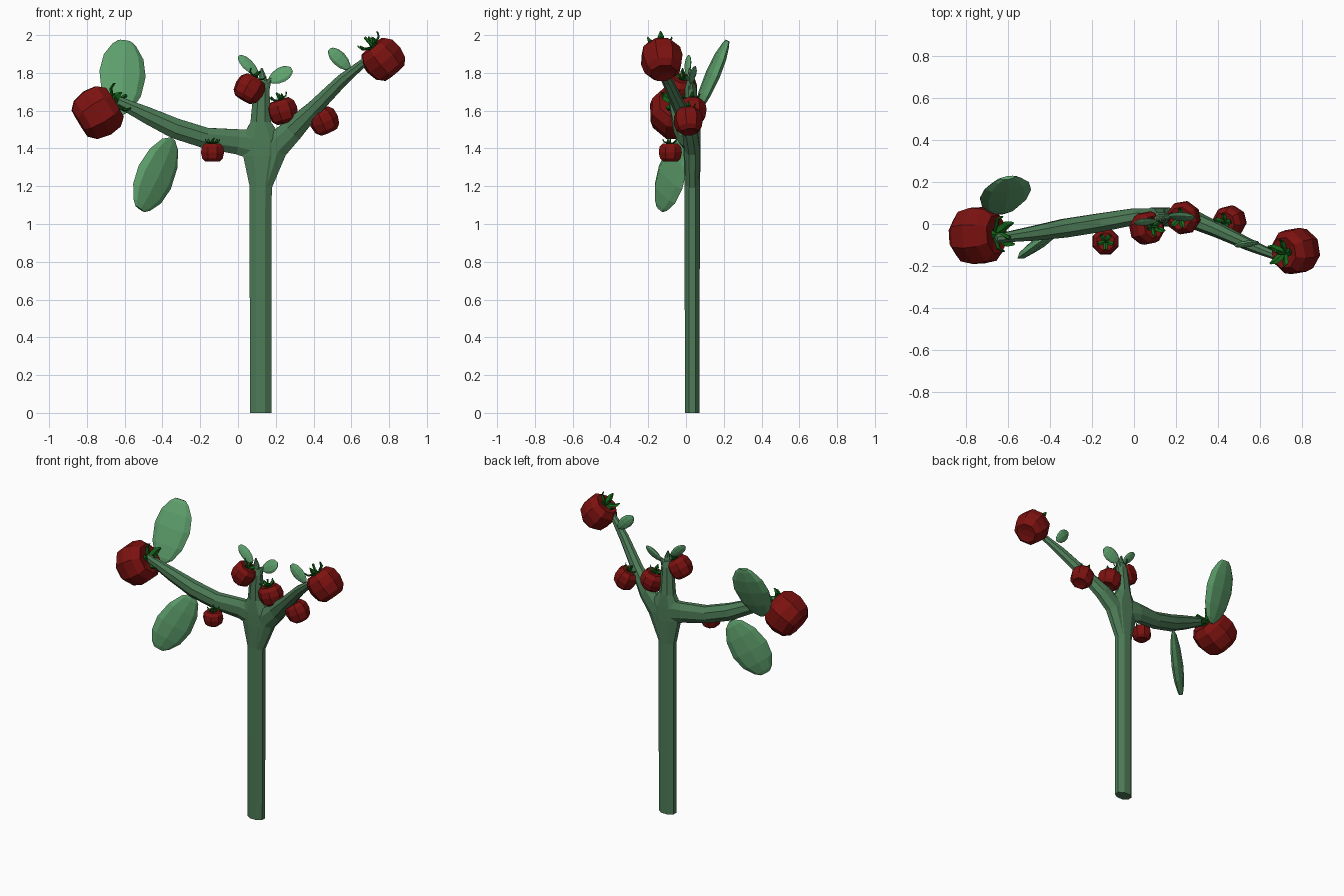
import bpy, bmesh, math
from mathutils import Vector, Matrix

if "Cube" in bpy.data.objects:
    bpy.data.objects.remove(bpy.data.objects["Cube"])


def material(name, rgb):
    m = bpy.data.materials.new(name)
    m.diffuse_color = (*rgb, 1)
    m.use_nodes = True
    m.node_tree.nodes["Principled BSDF"].inputs["Base Color"].default_value = m.diffuse_color
    return m


STEM = material("stem_green", (0.075, 0.20, 0.095))
LEAF = material("leaf_green", (0.115, 0.36, 0.155))
RED = material("fruit_red", (0.20, 0.006, 0.005))
SEPAL = material("sepal_green", (0.008, 0.13, 0.01))


def loft(name, rings, mat):
    """Flat-shaded closed skin over a list of equal point rings."""
    bm = bmesh.new()
    loops = [[bm.verts.new(p) for p in r] for r in rings]
    n = len(loops[0])
    for a, b in zip(loops, loops[1:]):
        for i in range(n):
            j = (i + 1) % n
            bm.faces.new((a[i], a[j], b[j], b[i]))
    bm.faces.new(loops[0])
    bm.faces.new(loops[-1])
    bmesh.ops.recalc_face_normals(bm, faces=bm.faces)
    me = bpy.data.meshes.new(name)
    bm.to_mesh(me)
    bm.free()
    me.materials.append(mat)
    ob = bpy.data.objects.new(name, me)
    bpy.context.collection.objects.link(ob)
    return ob


def ring(c, u, v, n=8, phase=0.5):
    angs = [math.tau * (i + phase) / n for i in range(n)]
    return [c + u * math.cos(a) + v * math.sin(a) for a in angs]


def branch(name, path, mat=STEM, n=8, grow=1.06):
    """Tapered tube; path rows are x, y, z, side radius, depth radius."""
    pts = [Vector(p[:3]) for p in path]
    rings = []
    for i, p in enumerate(pts):
        t = (pts[min(i + 1, len(pts) - 1)] - pts[max(i - 1, 0)]).normalized()
        u = Vector((0, 1, 0)).cross(t).normalized()
        v = t.cross(u)
        rings.append(ring(p, u * path[i][3] * grow, v * path[i][4] * grow, n))
    return loft(name, rings, mat)


def leaf(name, base, tip, width, normal, thick):
    """Flattened, blunt, slightly egg-shaped blade."""
    base, tip = Vector(base), Vector(tip)
    axis = (tip - base).normalized()
    side = Vector(normal).cross(axis).normalized()
    nor = axis.cross(side)
    prof = [(0, .14), (.08, .50), (.28, .85), (.55, 1), (.78, .86), (.94, .52), (1, .28)]
    rings = [ring(base.lerp(tip, t), side * width * r, nor * thick * r, 8, 0)
             for t, r in prof]
    return loft(name, rings, LEAF)


def fruit(name, c, axis, r, h):
    """Boxy eight-sided fruit with a crown of curled sepals and a short stalk."""
    rot = Vector(axis).to_track_quat('Z', 'Y').to_matrix().to_4x4()
    place = Matrix.Translation(c) @ rot
    X, Y = Vector((r, 0, 0)), Vector((0, r, 0))
    prof = [(.25, -.93), (.62, -1), (.90, -.66), (1.02, 0), (.95, .62), (.68, 1), (.2, .85)]
    body = loft(name, [ring(Vector((0, 0, z * h)), X * k, Y * k) for k, z in prof], RED)
    body.matrix_world = place
    # sepals: out from the centre, curling up at the tip
    curve = [(.05, .86, .10), (.30, 1.08, .17), (.52, 1.20, .15), (.62, 1.48, .04)]
    for i in range(5):
        a = math.tau * i / 5 + .3
        d, s = Vector((math.cos(a), math.sin(a), 0)), Vector((-math.sin(a), math.cos(a), 0))
        rings = [ring(d * k * r + Vector((0, 0, z * h)), s * w * r,
                      (Vector((0, 0, 1)) - d * .5) * r * .05, 4, 0) for k, z, w in curve]
        loft(name + "_sepal", rings, SEPAL).matrix_world = place
    stalk = branch(name + "_stalk", [(0, 0, h * .8, r * .09, r * .09),
                                     (0, 0, h * 1.3, r * .07, r * .07),
                                     (-r * .15, 0, h * 1.65, r * .07, r * .07)], SEPAL, 5)
    stalk.matrix_world = place


# trunk flaring into the fork and tapering to the top shoot
branch("trunk", [(.12, .033, 0, .058, .04), (.12, .033, 1.2, .06, .041),
                 (.125, .033, 1.36, .10, .046), (.125, .033, 1.45, .11, .046),
                 (.12, .033, 1.54, .055, .042), (.125, .025, 1.72, .042, .03),
                 (.13, .025, 1.76, .03, .02)])
branch("left_branch", [(.14, .035, 1.41, .09, .04), (.0, .035, 1.435, .068, .04),
                       (-.17, .005, 1.455, .056, .045), (-.33, -.02, 1.505, .055, .045),
                       (-.48, -.045, 1.575, .045, .035), (-.66, -.07, 1.66, .025, .02)])
branch("right_branch", [(.13, .033, 1.2, .05, .036), (.185, .033, 1.40, .078, .042),
                        (.285, .02, 1.495, .062, .04), (.40, -.03, 1.61, .042, .034),
                        (.55, -.10, 1.76, .033, .027), (.72, -.17, 1.90, .016, .016)])

# small shoots at the top and along the branches
branch("top_shoot_left", [(.125, .025, 1.72, .03, .02), (.13, .02, 1.78, .02, .014),
                          (.125, .02, 1.825, .005, .005)])
branch("top_shoot_right", [(.14, .025, 1.70, .025, .02), (.155, .03, 1.75, .02, .014),
                           (.175, .035, 1.77, .007, .006)])

# leaves
leaf("large_leaf_upper", (-.625, .05, 1.58), (-.60, .22, 1.97), .125, (.2, -.9, .4), .032)
leaf("large_leaf_lower", (-.345, -.01, 1.45), (-.52, -.14, 1.08), .122, (.58, -.8, 0), .03)
leaf("small_leaf_left", (.105, .01, 1.79), (.005, .01, 1.89), .033, (.3, -.8, .3), .012)
leaf("small_leaf_middle", (.165, .035, 1.755), (.285, .035, 1.82), .045, (.1, -.8, .5), .014)
leaf("small_leaf_right", (.59, -.09, 1.82), (.485, -.10, 1.925), .04, (.1, -.9, .2), .016)

# fruit
for args in [("fruit_left_large", (-.745, -.055, 1.588), (.85, .05, .52), .142, .108),
             ("fruit_right_large", (.77, -.128, 1.87), (-.62, -.1, .76), .112, .092),
             ("fruit_top", (.06, -.02, 1.715), (.5, .1, .85), .08, .066),
             ("fruit_middle", (.237, .03, 1.597), (-.3, -.05, .95), .08, .062),
             ("fruit_right_small", (.456, .012, 1.545), (-.4, -.1, .9), .077, .064),
             ("fruit_left_small", (-.135, -.083, 1.378), (0, 0, 1), .065, .048)]:
    fruit(*args)
